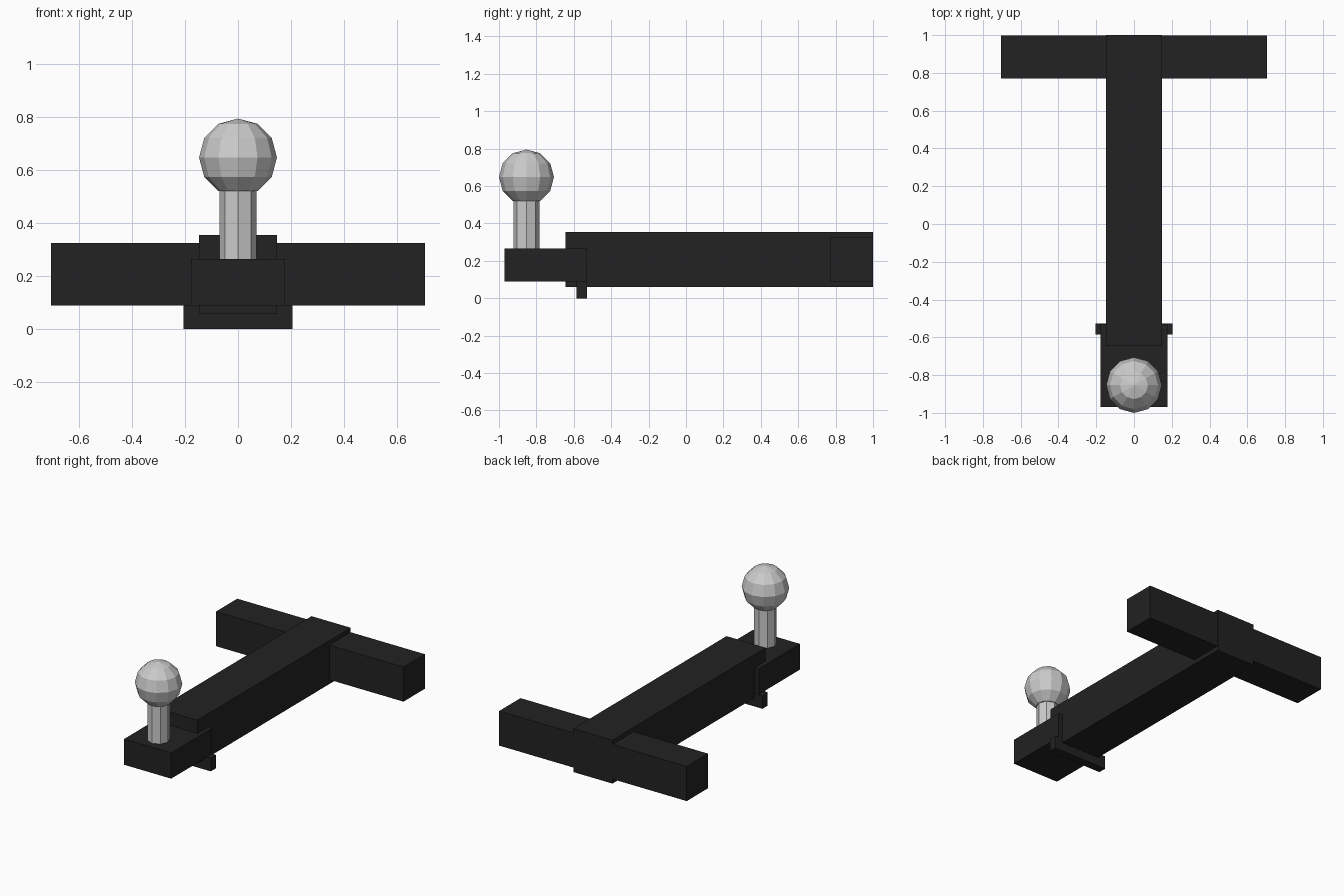
import bpy
from mathutils import Vector

if "Cube" in bpy.data.objects:
    bpy.data.objects.remove(bpy.data.objects["Cube"])

black = bpy.data.materials.new("black_paint")
black.diffuse_color = (0.016, 0.016, 0.017, 1)
black.use_nodes = True
black.node_tree.nodes["Principled BSDF"].inputs["Base Color"].default_value = black.diffuse_color


def box(name, lo, hi):
    lo, hi = Vector(lo), Vector(hi)
    bpy.ops.mesh.primitive_cube_add(size=1, location=(lo + hi) / 2)
    ob = bpy.context.object
    ob.name = name
    ob.scale = hi - lo
    bpy.ops.object.transform_apply(location=False, rotation=False, scale=True)
    ob.data.materials.append(black)
    return ob


# Hitch frame
box("cross_bar", (-0.705, 0.77, 0.09), (0.705, 0.999, 0.325))
box("main_beam", (-0.147, -0.645, 0.06), (0.147, 1.0, 0.355))
box("ball_mount", (-0.177, -0.97, 0.09), (0.177, -0.53, 0.265))
box("bottom_plate", (-0.205, -0.585, 0.0), (0.205, -0.528, 0.09))

# Tow ball on its neck
BALL_Y, BALL_R, BALL_Z = -0.853, 0.147, 0.648
bpy.ops.mesh.primitive_cylinder_add(vertices=8, radius=0.07, depth=0.31,
                                    location=(0, BALL_Y, 0.385))
bpy.context.object.name = "ball_neck"
bpy.ops.mesh.primitive_uv_sphere_add(segments=12, ring_count=6, radius=BALL_R,
                                     location=(0, BALL_Y, BALL_Z))
ball = bpy.context.object
ball.name = "tow_ball"
# Flatten the lower pole where the ball meets the neck
pole = min(ball.data.vertices, key=lambda v: v.co.z)
pole.co.z = -BALL_R * 0.866
